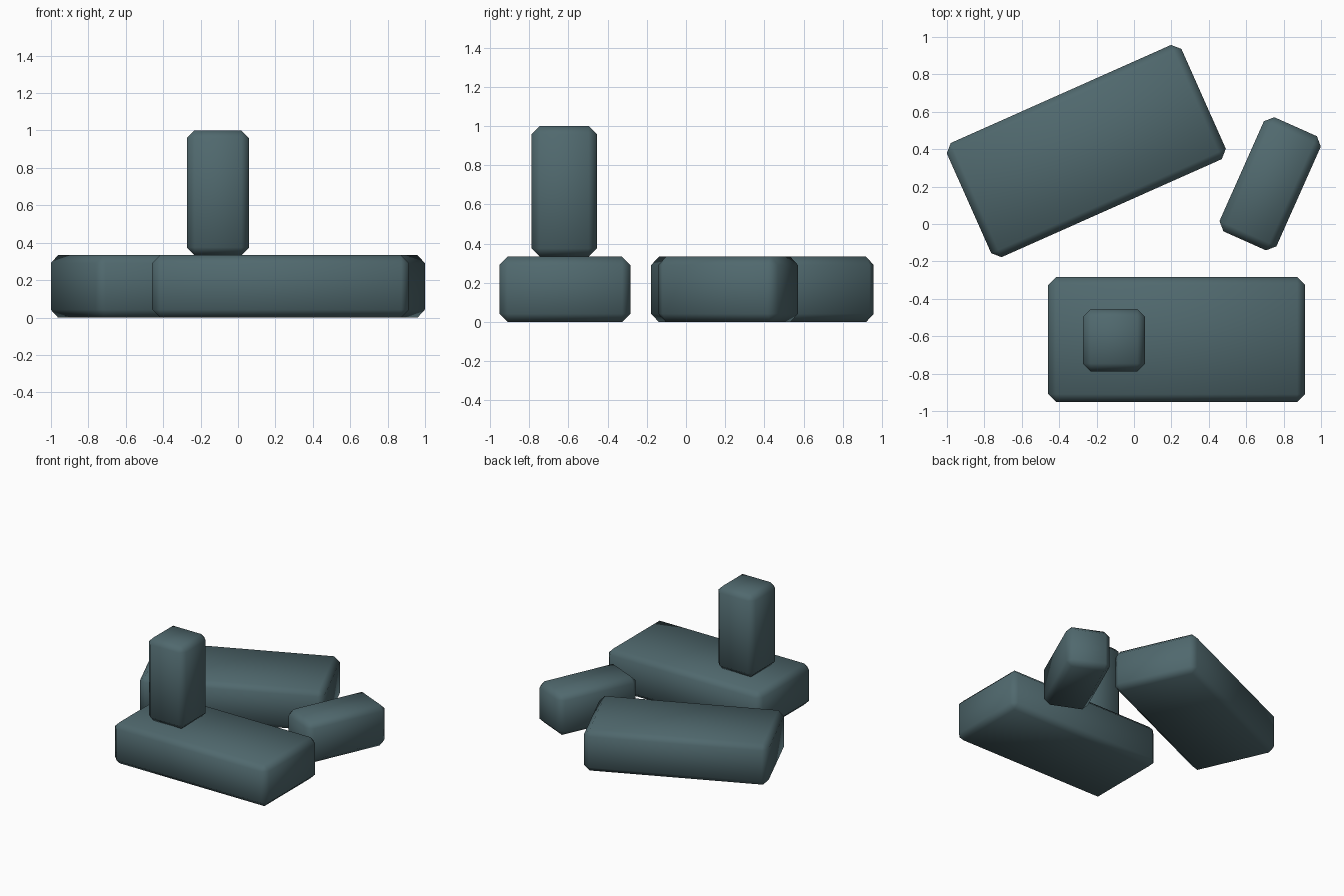
import bpy, math

if "Cube" in bpy.data.objects:
    bpy.data.objects.remove(bpy.data.objects["Cube"])

mat = bpy.data.materials.new("dark teal stone")
mat.diffuse_color = (0.08, 0.14, 0.155, 1)
mat.use_nodes = True
mat.node_tree.nodes["Principled BSDF"].inputs["Base Color"].default_value = mat.diffuse_color

LONG, MID, SHORT = 1.373, 0.668, 0.333


def block(name, size, loc, turn=0):
    """Chamfered box, size in full lengths, turned about z in degrees."""
    bpy.ops.mesh.primitive_cube_add(size=1, location=loc)
    ob = bpy.context.object
    ob.name = name
    ob.scale = size
    bpy.ops.object.transform_apply(location=False, rotation=False, scale=True)
    ob.rotation_euler.z = math.radians(turn)
    ob.data.materials.append(mat)
    bevel = ob.modifiers.new("chamfer", 'BEVEL')
    bevel.width = 0.042
    bevel.segments = 1
    bpy.ops.object.shade_smooth()
    return ob


# two large slabs lying flat
block("front_slab", (LONG, MID, SHORT), (0.228, -0.618, SHORT / 2))
block("back_slab", (LONG, MID, SHORT), (-0.255, 0.39, SHORT / 2), 24)
# small block lying on the ground, and one standing on the front slab
block("lying_block", (SHORT, MID, SHORT), (0.728, 0.215, SHORT / 2), -24)
block("standing_block", (SHORT, SHORT, MID), (-0.107, -0.621, SHORT + MID / 2))
